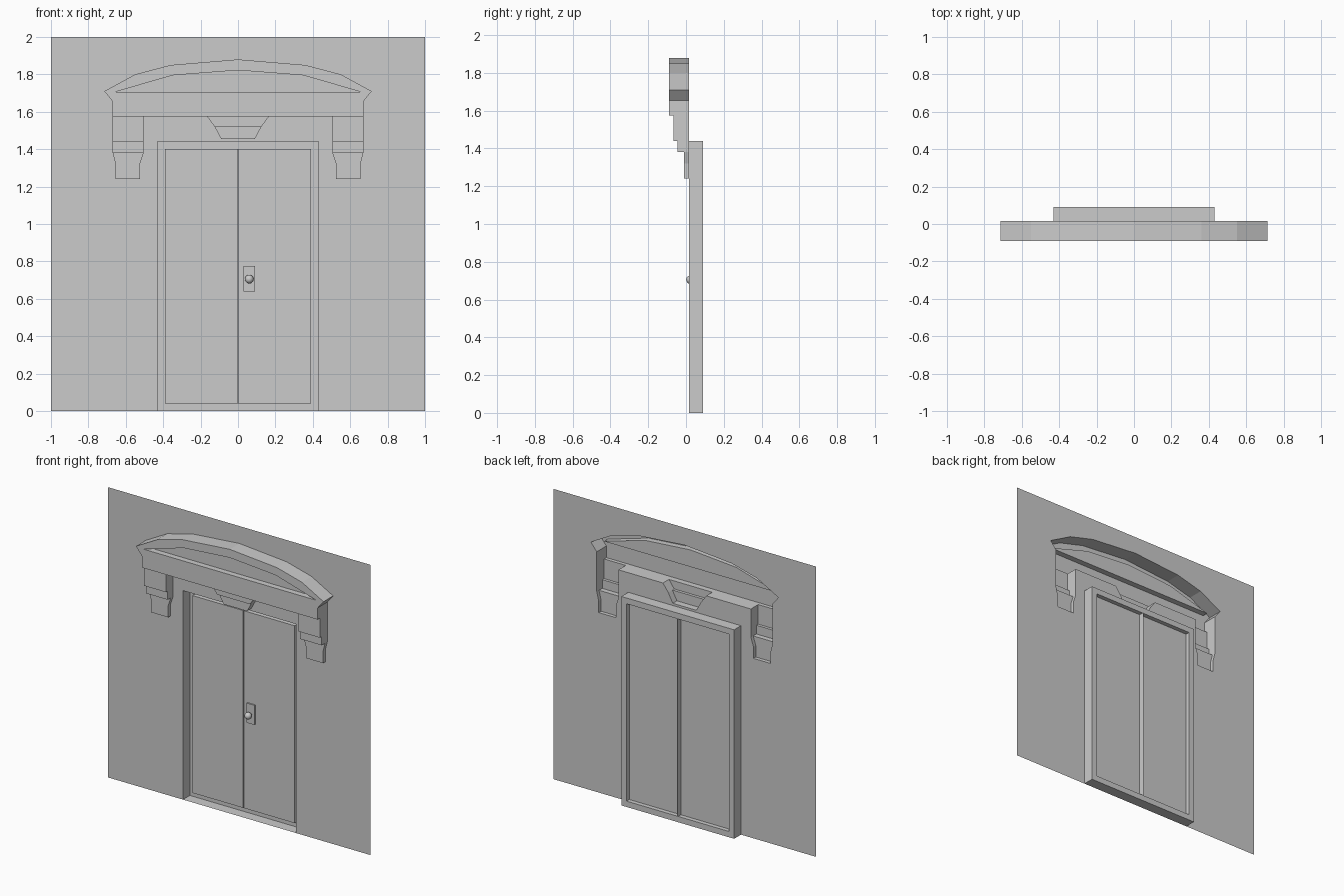
import bpy, bmesh, math
from mathutils import Matrix

if "Cube" in bpy.data.objects:
    bpy.data.objects.remove(bpy.data.objects["Cube"])

WALL, BACK, DOOR, FRONT = 0.015, 0.09, 0.06, -0.09


def finish(name, bm, flip_check=True):
    if flip_check:
        bmesh.ops.recalc_face_normals(bm, faces=bm.faces)
    me = bpy.data.meshes.new(name)
    bm.to_mesh(me)
    bm.free()
    ob = bpy.data.objects.new(name, me)
    bpy.context.collection.objects.link(ob)
    return ob


def mirror(half):
    """Complete a right-hand outline with its mirrored left side."""
    return half + [(-x, z) for x, z in reversed(half) if x > 0]


def rect(x0, x1, z0, z1):
    return [(x0, z1), (x1, z1), (x1, z0), (x0, z0)]


def fill(bm, loops, y):
    """Flat face at depth y; the loops after the first are holes."""
    rings = [[bm.verts.new((x, y, z)) for x, z in lp] for lp in loops]
    if len(rings) == 1:
        bm.faces.new(rings[0])
    else:
        edges = [bm.edges.new((r[i], r[(i + 1) % len(r)])) for r in rings for i in range(len(r))]
        bmesh.ops.triangle_fill(bm, edges=edges, use_beauty=True, normal=(0, -1, 0))
    return rings


def shell(name, loop, y, y_end=WALL, ends={}, hole=None):
    """Open-backed relief: face at y, sides running to y_end (per-edge override, None skips)."""
    bm = bmesh.new()
    ring = fill(bm, [loop] + ([hole] if hole else []), y)[0]
    for i, a in enumerate(ring):
        b = ring[(i + 1) % len(ring)]
        e = ends.get(i, y_end)
        if e is not None:
            bm.faces.new((a, b, bm.verts.new((b.co.x, e, b.co.z)), bm.verts.new((a.co.x, e, a.co.z))))
    bmesh.ops.remove_doubles(bm, verts=bm.verts, dist=1e-5)
    return finish(name, bm)


# Outlines
arch = [(0, 1.88), (.36, 1.85), (.55, 1.80), (.715, 1.71), (.67, 1.655), (.67, 1.575)]
pediment = mirror(arch + [(.505, 1.575), (.165, 1.575)])
inner_arch = mirror([(0, 1.822), (.35, 1.795), (.66, 1.705)])
relief = mirror(arch + [(.67, 1.38), (.655, 1.32), (.655, 1.24), (.525, 1.24), (.525, 1.32),
                        (.505, 1.38), (.505, 1.575), (.165, 1.575), (.125, 1.52), (.09, 1.455)])

# Wall with door notch and opening behind the relief
bm = bmesh.new()
fill(bm, [mirror([(1, 2), (1, 0), (.43, 0), (.43, 1.44)]), relief], WALL)
for f in bm.faces:
    f.normal_update()
    if f.normal.y > 0:
        f.normal_flip()
finish("wall", bm, False)

# Pediment and its recessed panel
shell("pediment", pediment, FRONT, ends={5: -.065, 9: -.065, 7: -.05}, hole=inner_arch)
shell("pediment_panel", inner_arch, -.05, FRONT)

# Brackets in three steps
for side, s in (("left", -1), ("right", 1)):
    def m(pts):
        return [(s * x, z) for x, z in pts]
    shell(f"bracket_top_{side}", m(rect(.505, .67, 1.44, 1.575)), -.065, ends={0: None, 2: -.045})
    shell(f"bracket_middle_{side}", m(rect(.505, .67, 1.38, 1.44)), -.045, ends={0: None, 2: -.01})
    shell(f"bracket_foot_{side}", m([(.505, 1.38), (.67, 1.38), (.655, 1.32), (.655, 1.24),
                                     (.525, 1.24), (.525, 1.32)]), -.01, ends={0: None})

# Keystone
shell("keystone_top", [(-.165, 1.575), (.165, 1.575), (.125, 1.52), (-.125, 1.52)], -.05,
      ends={0: None, 2: -.03})
shell("keystone_bottom", [(-.125, 1.52), (.125, 1.52), (.09, 1.455), (-.09, 1.455)], -.03,
      ends={0: None})

# Door recess: reveal running back to a flat frame
shell("door_frame", rect(-.43, .43, 0, 1.44), BACK, WALL, hole=rect(-.39, .39, .04, 1.40))

# Door leaves
shell("door_left", rect(-.39, -.003, .04, 1.40), DOOR, BACK)
shell("door_right", rect(.003, .39, .04, 1.40), DOOR, BACK)
shell("door_gap", rect(-.003, .003, .04, 1.40), DOOR + .01, BACK)

# Lock plate and knob
shell("lock_plate", rect(.03, .09, .64, .775), DOOR - .01, DOOR)
bm = bmesh.new()
bmesh.ops.create_uvsphere(bm, u_segments=16, v_segments=10, radius=.023,
                          matrix=Matrix.Translation((.06, .024, .705)))
bmesh.ops.create_cone(bm, segments=12, radius1=.01, radius2=.01, depth=.03,
                      matrix=Matrix.Translation((.06, .04, .705)) @ Matrix.Rotation(math.pi / 2, 4, 'X'))
for f in bm.faces:
    f.smooth = len(f.verts) <= 4
finish("door_knob", bm)
